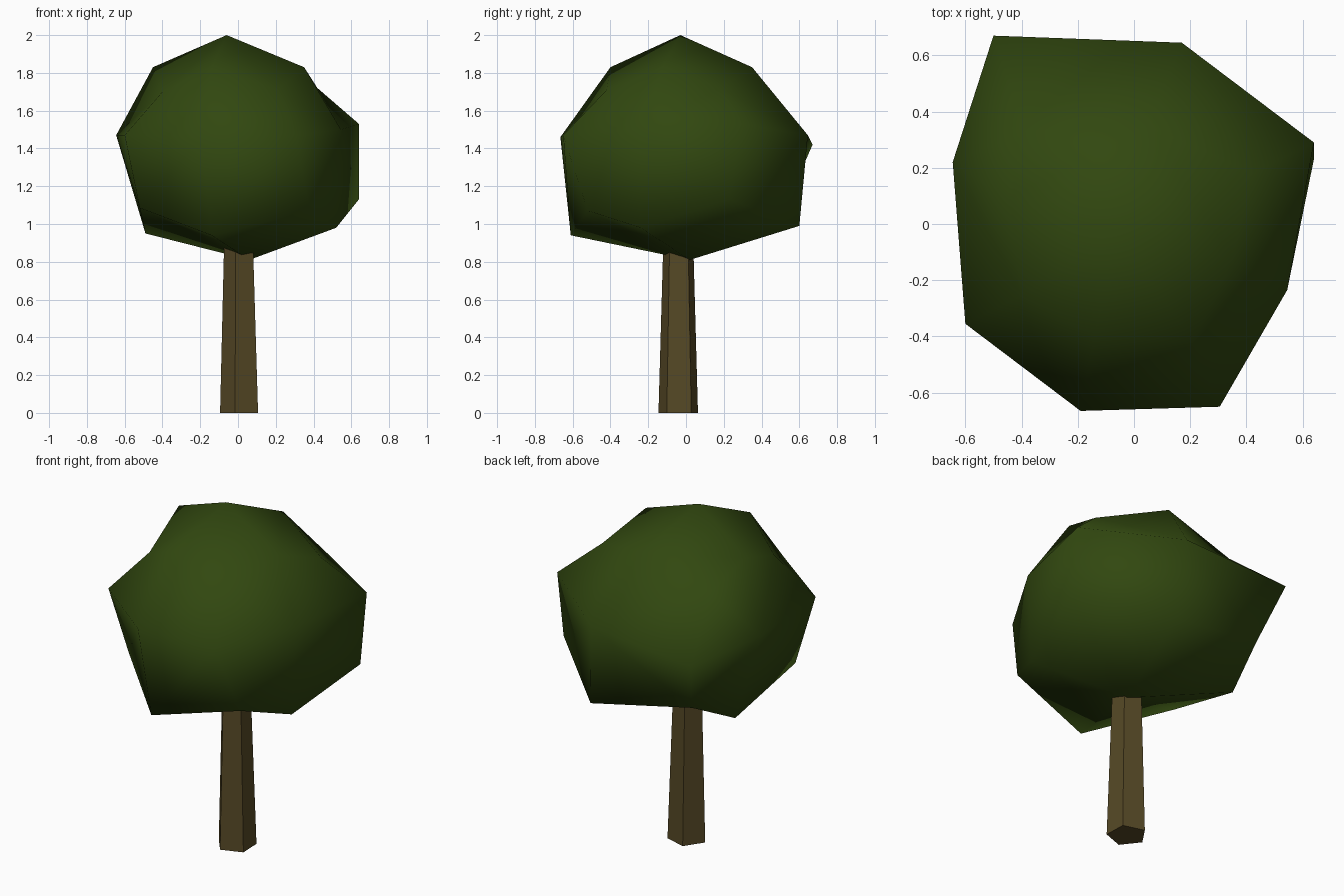
import bpy
import bmesh
from math import cos, sin, radians, tau

cube = bpy.data.objects.get("Cube")
if cube:
    bpy.data.objects.remove(cube, do_unlink=True)


def make_material(name, colour):
    mat = bpy.data.materials.new(name)
    mat.use_nodes = True
    mat.diffuse_color = (*colour, 1)
    bsdf = next(n for n in mat.node_tree.nodes if n.type == "BSDF_PRINCIPLED")
    bsdf.inputs["Base Color"].default_value = (*colour, 1)
    bsdf.inputs["Roughness"].default_value = 0.9
    return mat


def finish(bm, name, mat, smooth):
    bmesh.ops.recalc_face_normals(bm, faces=bm.faces)
    for face in bm.faces:
        face.smooth = smooth
    mesh = bpy.data.meshes.new(name)
    bm.to_mesh(mesh)
    bm.free()
    mesh.materials.append(mat)
    obj = bpy.data.objects.new(name, mesh)
    bpy.context.collection.objects.link(obj)
    return obj


def bridge(bm, lower, upper):
    count = len(lower)
    for i in range(count):
        j = (i + 1) % count
        bm.faces.new((lower[i], lower[j], upper[j], upper[i]))


def cap_quads(bm, ring, pole):
    # each cap quad joins the pole to a corner and the ring points beside it
    count = len(ring)
    for i in range(0, count, 2):
        bm.faces.new((pole, ring[i], ring[i + 1], ring[(i + 2) % count]))


bark = make_material("brown bark", (0.093, 0.066, 0.019))
leaves = make_material("dark green leaves", (0.031, 0.064, 0.005))

# Trunk: tapered five-sided post, running a little way into the crown
bm = bmesh.new()
rings = []
for x, y, z, radius in ((0.015, -0.04, 0, 0.11), (0.01, -0.04, 0.88, 0.084)):
    angles = [radians(-106) + tau * k / 5 for k in range(5)]
    rings.append([bm.verts.new((x + radius * cos(a), y + radius * sin(a), z))
                  for a in angles])
bridge(bm, *rings)
for ring in rings:
    bm.faces.new(ring)
finish(bm, "trunk", bark, False)

# Crown: uneven ball of three eight-point rings between two poles
upper_ring = [(0.35, -0.125, 1.83), (0.42, 0.18, 1.72), (0.05, 0.35, 1.83),
              (-0.39, 0.33, 1.7), (-0.45, 0.09, 1.83), (-0.4, -0.255, 1.7),
              (-0.14, -0.4, 1.83), (0.21, -0.42, 1.71)]
middle_ring = [(0.545, -0.235, 1.5), (0.64, 0.29, 1.53), (0.17, 0.645, 1.47),
               (-0.5, 0.67, 1.42), (-0.645, 0.22, 1.47), (-0.6, -0.355, 1.47),
               (-0.19, -0.665, 1.46), (0.305, -0.65, 1.47)]
lower_ring = [(0.52, -0.24, 0.98), (0.64, 0.23, 1.13), (0.205, 0.6, 0.99),
              (-0.41, 0.53, 1.1), (-0.49, 0.24, 0.95), (-0.52, -0.28, 1.085),
              (-0.14, -0.61, 0.94), (0.38, -0.52, 1.07)]
bm = bmesh.new()
upper, middle, lower = [[bm.verts.new(p) for p in ring]
                        for ring in (upper_ring, middle_ring, lower_ring)]
bridge(bm, lower, middle)
bridge(bm, middle, upper)
cap_quads(bm, upper, bm.verts.new((-0.06, -0.03, 2)))
cap_quads(bm, lower, bm.verts.new((0.06, 0.02, 0.81)))
crown = finish(bm, "crown", leaves, True)
facets = crown.modifiers.new("facets", "TRIANGULATE")
facets.quad_method = "SHORTEST_DIAGONAL"
